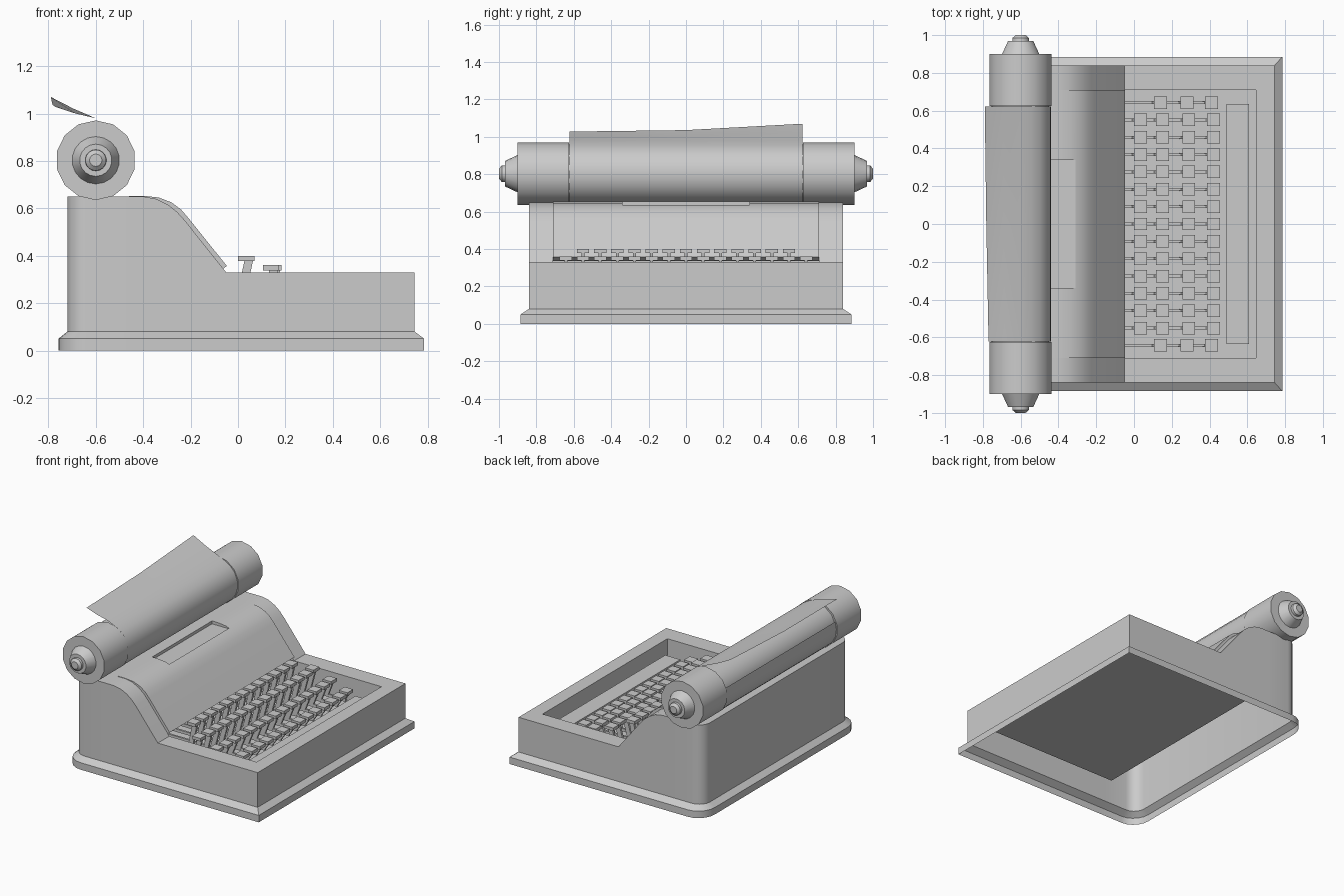
import bpy, bmesh, math
from mathutils import Vector

if "Cube" in bpy.data.objects:
    bpy.data.objects.remove(bpy.data.objects["Cube"])


def make(name, verts, faces, smooth=False):
    me = bpy.data.meshes.new(name)
    me.from_pydata([tuple(v) for v in verts], [], faces)
    bm = bmesh.new()
    bm.from_mesh(me)
    bmesh.ops.remove_doubles(bm, verts=bm.verts, dist=1e-5)
    bmesh.ops.recalc_face_normals(bm, faces=bm.faces)
    bm.to_mesh(me)
    bm.free()
    if smooth:
        me.shade_smooth()
        me.set_sharp_from_angle(angle=math.radians(30))
    ob = bpy.data.objects.new(name, me)
    bpy.context.collection.objects.link(ob)
    return ob


class Quads:
    """Collects quads, optionally mirrored across y."""
    def __init__(self):
        self.v, self.f = [], []

    def quad(self, pts, mirror=False):
        for s in ((1, -1) if mirror else (1,)):
            n = len(self.v)
            self.v += [(p[0], p[1] * s, p[2]) for p in pts]
            self.f.append((n, n + 1, n + 2, n + 3))

    def beam(self, a, b, sx, sy, sz=0.0):
        # box between lower centre a and upper centre b
        n = len(self.v)
        for p in (a, b):
            self.v += [(p[0] + i * sx / 2, p[1] + j * sy / 2, p[2])
                       for i, j in ((-1, -1), (1, -1), (1, 1), (-1, 1))]
        self.f += [tuple(n + i for i in f) for f in
                   ((0, 1, 2, 3), (4, 5, 6, 7), (0, 1, 5, 4),
                    (1, 2, 6, 5), (2, 3, 7, 6), (3, 0, 4, 7))]

    def box(self, x0, x1, y0, y1, z0, z1):
        c = ((x0 + x1) / 2, (y0 + y1) / 2)
        self.beam((*c, z0), (*c, z1), x1 - x0, y1 - y0)


WELL_Y, WELL_X0, WELL_X1, FLOOR = 0.71, -0.05, 0.645, 0.16

# Body shell: half footprint as (body x, body y, flange x, flange y, height)
outline = []
for i in range(6):
    a = math.radians(180 - 18 * i)
    c, s = math.cos(a), math.sin(a)
    outline.append((-0.635 + 0.085 * c, 0.755 + 0.085 * s,
                    -0.635 + 0.123 * c, 0.755 + 0.13 * s, 0.65))
slope = [(-0.46, 0.65), (-0.4, 0.65), (-0.345, 0.64), (-0.295, 0.615), (-0.255, 0.583),
         (-0.225, 0.55), (WELL_X0, 0.33), (WELL_X1, 0.33)]
outline += [(x, 0.84, x, 0.885, z) for x, z in slope]
outline.append((0.745, 0.84, 0.785, 0.885, 0.33))


def column(p):
    return [(p[2], p[3], 0), (p[2], p[3], 0.05), (p[0], p[1], 0.08), (p[0], p[1], p[4])]


def flip(p):
    return (p[0], -p[1], p[2])


body = Quads()
for p, q in zip(outline, outline[1:]):
    a, b = column(p), column(q)
    for i in range(3):
        body.quad([a[i], b[i], b[i + 1], a[i + 1]], True)
    if -0.47 < p[0] < WELL_X1 - 0.01:        # cheeks and deck sides beside the opening
        body.quad([a[3], b[3], (q[0], WELL_Y, q[4]), (p[0], WELL_Y, p[4])], True)
    else:
        body.quad([a[3], b[3], flip(b[3]), flip(a[3])])
for p in (outline[0], outline[-1]):          # back and front walls
    a = column(p)
    for i in range(3):
        body.quad([a[i], a[i + 1], flip(a[i + 1]), flip(a[i])])
make("body_shell", body.v, body.f, True)

# Keyboard well
well = Quads()
xb = -0.4
well.quad([(xb, WELL_Y, FLOOR), (WELL_X1, WELL_Y, FLOOR),
           (WELL_X1, -WELL_Y, FLOOR), (xb, -WELL_Y, FLOOR)])
well.quad([(WELL_X0, WELL_Y, FLOOR), (WELL_X1, WELL_Y, FLOOR),
           (WELL_X1, WELL_Y, 0.33), (WELL_X0, WELL_Y, 0.33)], True)
well.quad([(xb, WELL_Y, FLOOR), (WELL_X0, WELL_Y, FLOOR),
           (WELL_X0, WELL_Y, 0.33), (xb, WELL_Y, 0.33)], True)
well.quad([(WELL_X1, WELL_Y, FLOOR), (WELL_X1, -WELL_Y, FLOOR),
           (WELL_X1, -WELL_Y, 0.33), (WELL_X1, WELL_Y, 0.33)])
make("keyboard_well", well.v, well.f)

# Curved front cover with a shallow slot for the type
top = [(-0.46, 0.653), (-0.4, 0.653), (-0.335, 0.646), (-0.28, 0.625),
       (-0.24, 0.595), (-0.21, 0.56), (-0.047, 0.357)]
low = [(-0.075, 0.335), (-0.235, 0.535), (-0.265, 0.57), (-0.3, 0.595),
       (-0.345, 0.61), (-0.4, 0.617), (-0.46, 0.617)]
prof, n = top + low, len(top + low)
verts = [(x, s * WELL_Y, z) for s in (-1, 1) for x, z in prof]
faces = [(i, (i + 1) % n, n + (i + 1) % n, n + i) for i in range(n)]
for k in (0, n):                             # end caps, as strips
    faces += [(k + i, k + i + 1, k + n - 2 - i, k + n - 1 - i) for i in range(len(top) - 1)]
cover = make("front_cover", verts, faces, True)
cut = Quads()
cut.box(-0.445, -0.31, -0.34, 0.34, 0.632, 0.75)
cutter = make("slot_cutter", cut.v, cut.f)
cutter.hide_render = True
cutter.display_type = 'WIRE'
mod = cover.modifiers.new("slot", 'BOOLEAN')
mod.operation, mod.solver, mod.object = 'DIFFERENCE', 'EXACT', cutter

# Keys: stepped rows of caps on slanted stems, with one lever per column
caps, levers = Quads(), Quads()
rows = [(0.035, 0.40), (0.15, 0.36), (0.29, 0.315), (0.42, 0.27)]
for k in range(-7, 8):
    y = k * 0.0918
    end = abs(k) == 7
    for x, z in (rows[1:] if end else rows):
        x -= 0.01 if end else 0
        caps.box(x - 0.034, x + 0.034, y - 0.033, y + 0.033, z - 0.022, z)
        levers.beam((x - 0.03, y, 0.19), (x + 0.01, y, z - 0.022), 0.036, 0.016)
    levers.box(-0.35, 0.41, y - 0.007, y + 0.007, 0.185, 0.205)
make("key_caps", caps.v, caps.f)
make("key_levers", levers.v, levers.f)

# Space bar
bar = Quads()
bar.box(0.49, 0.61, -0.635, 0.635, FLOOR, 0.25)
make("space_bar", bar.v, bar.f)

# Roller and its end knobs, turned around the y axis
AX, AZ = -0.6, 0.803


def lathe(name, profile, sides):
    v, f = [], []
    for r, y in profile:
        for i in range(sides):
            a = 2 * math.pi * (i + 0.5) / sides
            v.append((AX + r * math.cos(a), y, AZ + r * math.sin(a)))
    for j in range(len(profile) - 1):
        for i in range(sides):
            k = (i + 1) % sides
            f.append((j * sides + i, j * sides + k, (j + 1) * sides + k, (j + 1) * sides + i))
    f += [tuple(range(sides)), tuple(range(len(v) - sides, len(v)))]
    return make(name, v, f, True)


lathe("roller", [(0.168, -0.9), (0.168, -0.625), (0.155, -0.625),
                 (0.155, 0.625), (0.168, 0.625), (0.168, 0.9)], 14)
for s, side in ((-1, "left"), (1, "right")):
    knob = [(0.1, 0.9), (0.068, 0.968), (0.045, 0.968), (0.044, 0.985), (0.026, 1.0)]
    lathe(side + "_roller_knob", [(r, s * y) for r, y in knob], 18)

# Paper wrapped round the roller, with a skewed tail rising at the back
paper = []
for y, tx, tz in ((-0.622, -0.77, 1.028), (0, -0.782, 1.036), (0.622, -0.79, 1.07)):
    line = []
    for i in range(15):
        a = math.radians(-200 + 270 * i / 14)
        line.append(Vector((AX + 0.162 * math.cos(a), y, AZ + 0.162 * math.sin(a))))
    base = Vector((AX, y, 0.98))
    tip = Vector((tx, y, tz))
    line += [base, base.lerp(tip, 0.5) - Vector((0, 0, 0.004)), tip]
    paper.append(line)
m = len(paper[0])
make("paper_sheet", [p for ln in paper for p in ln],
     [(j * m + i, j * m + i + 1, (j + 1) * m + i + 1, (j + 1) * m + i)
      for j in range(2) for i in range(m - 1)], True)
